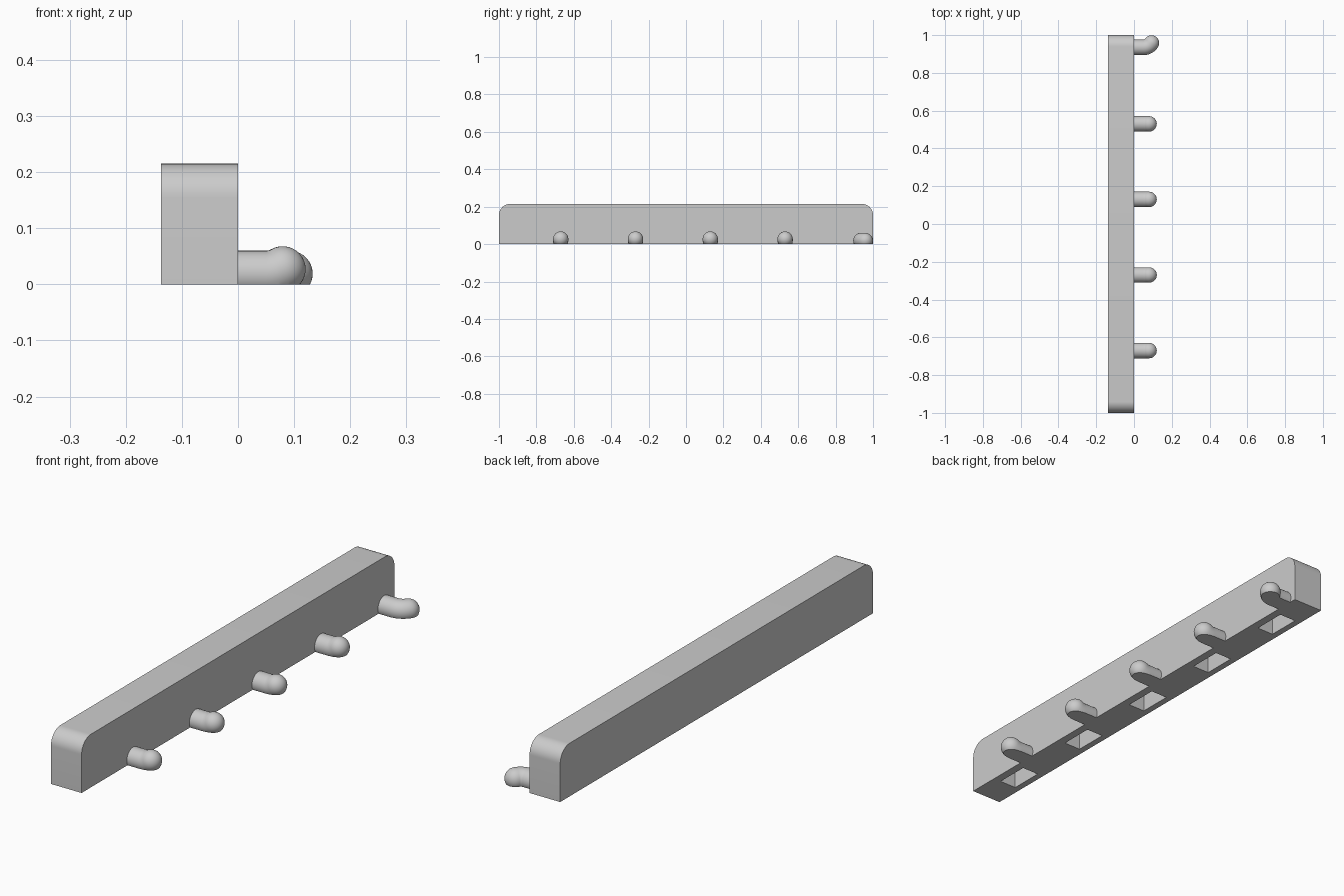
import bpy, bmesh
from math import pi, sin, cos, radians
from mathutils import Vector, Matrix

cube = bpy.data.objects.get("Cube")
if cube:
    bpy.data.objects.remove(cube, do_unlink=True)

WIDTH, HEIGHT, CORNER = 0.137, 0.215, 0.06
PEG_R, PEG_Z = 0.041, 0.019
SIDES = 32

grey = bpy.data.materials.new("plain grey")
grey.use_nodes = True
grey.diffuse_color = (0.6, 0.6, 0.6, 1)
grey.node_tree.nodes["Principled BSDF"].inputs["Base Color"].default_value = grey.diffuse_color


def make_object(name, bm):
    bmesh.ops.recalc_face_normals(bm, faces=bm.faces)
    mesh = bpy.data.meshes.new(name)
    bm.to_mesh(mesh)
    bm.free()
    mesh.materials.append(grey)
    ob = bpy.data.objects.new(name, mesh)
    bpy.context.collection.objects.link(ob)
    return ob


def activate(ob):
    bpy.ops.object.select_all(action='DESELECT')
    ob.select_set(True)
    bpy.context.view_layer.objects.active = ob


def smooth(ob):
    activate(ob)
    bpy.ops.object.shade_smooth_by_angle(angle=radians(35))


# Bar: side profile with two rounded top corners, extruded across the width
profile = [(-1, 0), (1, 0)]
for side in (1, -1):
    for k in range(13):
        a = pi / 2 * (k if side > 0 else 12 - k) / 12
        profile.append((side * (1 - CORNER + CORNER * cos(a)),
                        HEIGHT - CORNER + CORNER * sin(a)))
bm = bmesh.new()
face = bm.faces.new([bm.verts.new((-WIDTH, y, z)) for y, z in profile])
ext = bmesh.ops.extrude_face_region(bm, geom=[face])
bmesh.ops.translate(bm, vec=(WIDTH, 0, 0),
                    verts=[v for v in ext["geom"] if isinstance(v, bmesh.types.BMVert)])
bar = make_object("bar", bm)

# Rectangular pockets in the underside
bm = bmesh.new()
for i in range(5):
    place = Matrix.Translation((-0.072, -0.8 + 0.4 * i, 0))
    bmesh.ops.create_cube(bm, size=1, matrix=place @ Matrix.Diagonal((0.076, 0.14, 0.2, 1)))
cutter = make_object("pocket_cutter", bm)
cutter.hide_render = True
mod = bar.modifiers.new("pockets", 'BOOLEAN')
mod.operation = 'DIFFERENCE'
mod.object = cutter
activate(bar)
bpy.ops.object.modifier_apply(modifier=mod.name)
bpy.data.objects.remove(cutter, do_unlink=True)
smooth(bar)


def peg(name, y, bend, length, turn):
    """Round peg with a domed tip, bent toward the turn axis, flat underneath."""
    rings = []
    heading = Vector((1, 0, 0))
    p = Vector((0, y, PEG_Z))
    rings.append((p.copy(), heading, PEG_R))
    p.x = 0.05
    rings.append((p.copy(), heading, PEG_R))
    steps = 8
    for k in range(steps):
        mid, end = bend * (k + 0.5) / steps, bend * (k + 1) / steps
        p = p + (heading * cos(mid) + turn * sin(mid)) * length / steps
        rings.append((p.copy(), heading * cos(end) + turn * sin(end), PEG_R))
    tip_dir = rings[-1][1]
    for k in range(1, 8):
        a = pi / 2 * k / 8
        rings.append((p + tip_dir * PEG_R * sin(a), tip_dir, PEG_R * cos(a)))

    bm = bmesh.new()
    loops = []
    for c, d, r in rings:
        across = Vector((0, 0, 1)).cross(d).normalized()
        up = d.cross(across)
        angles = [2 * pi * j / SIDES for j in range(SIDES)]
        loops.append([bm.verts.new(c + (across * cos(a) + up * sin(a)) * r) for a in angles])
    for a, b in zip(loops, loops[1:]):
        for j in range(SIDES):
            n = (j + 1) % SIDES
            bm.faces.new((a[j], a[n], b[n], b[j]))
    bm.faces.new(loops[0])
    tip = bm.verts.new(p + tip_dir * PEG_R)
    for j in range(SIDES):
        bm.faces.new((loops[-1][j], loops[-1][(j + 1) % SIDES], tip))

    # Slice off the underside so the peg sits flat
    cut = bmesh.ops.bisect_plane(bm, geom=bm.verts[:] + bm.edges[:] + bm.faces[:],
                                 plane_co=(0, 0, 0), plane_no=(0, 0, 1), clear_inner=True)
    rim = [e for e in cut["geom_cut"] if isinstance(e, bmesh.types.BMEdge)]
    bmesh.ops.edgeloop_fill(bm, edges=rim)
    smooth(make_object(name, bm))


# Four pegs that tilt slightly up, and one end peg that hooks toward the back
for i in range(4):
    peg(f"peg_{i + 1}", -0.67 + 0.4 * i, radians(30), 0.031, Vector((0, 0, 1)))
peg("hooked_end_peg", 0.935, radians(57), 0.05, Vector((0, 1, 0)))
